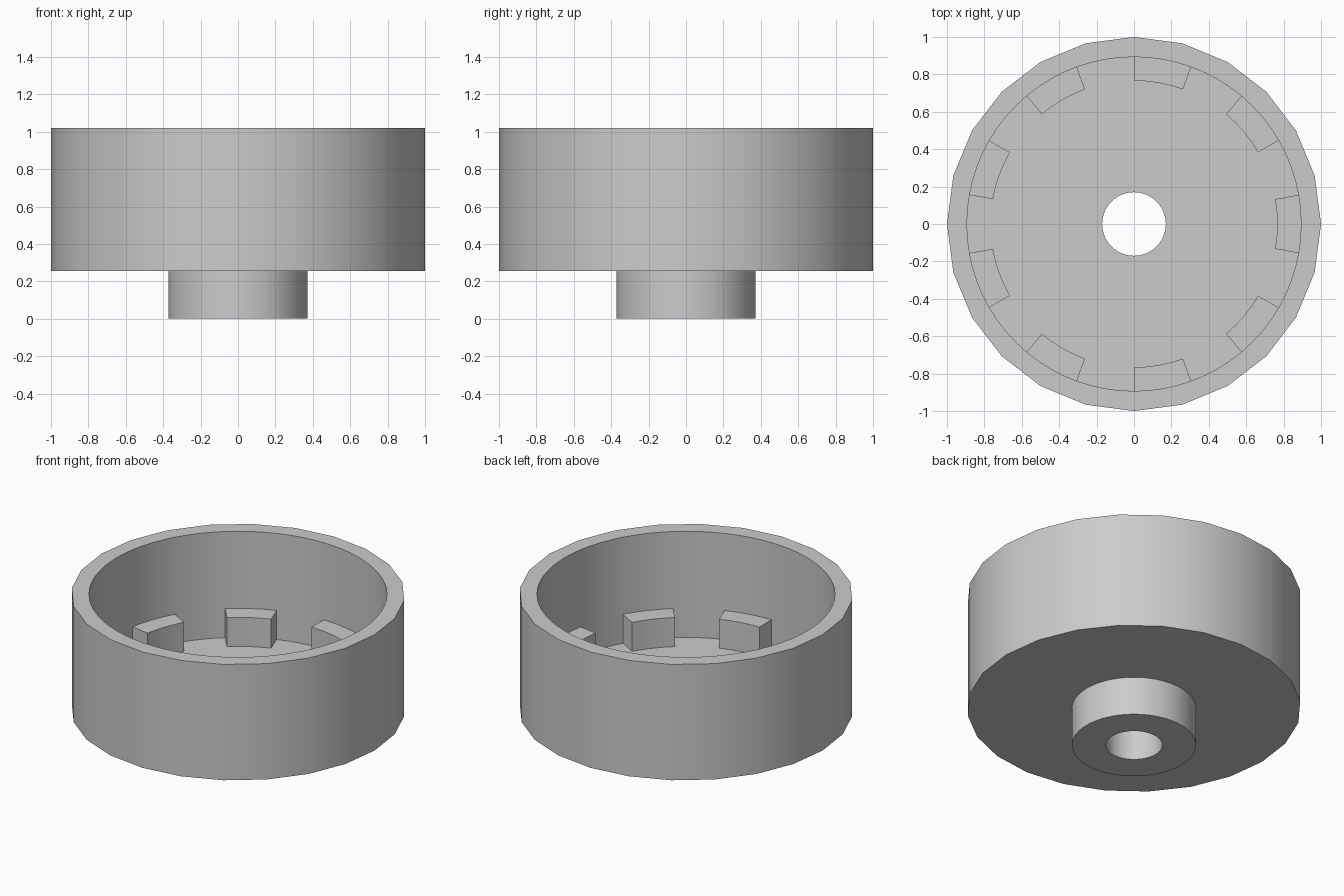
import bpy, bmesh
from math import cos, sin, radians, tau

cube = bpy.data.objects.get("Cube")
if cube:
    bpy.data.objects.remove(cube, do_unlink=True)

# Heights and radii
RIM_Z, BASE_Z, FLOOR_Z, TAB_Z = 1.021, 0.255, 0.319, 0.511
OUTER_R, INNER_R, TAB_R, HUB_R, BORE_R = 1.0, 0.893, 0.766, 0.372, 0.17
COARSE, FINE = 24, 72
TABS, TAB_ANGLE = 9, 20

grey = bpy.data.materials.new("light grey plastic")
grey.use_nodes = True
colour = (0.6, 0.6, 0.6, 1)
grey.diffuse_color = colour
grey.node_tree.nodes["Principled BSDF"].inputs["Base Color"].default_value = colour


def finish(name, bm):
    """Turn a bmesh into a smooth-shaded object with crisp edges."""
    bmesh.ops.recalc_face_normals(bm, faces=bm.faces[:])
    mesh = bpy.data.meshes.new(name)
    bm.to_mesh(mesh)
    bm.free()
    mesh.materials.append(grey)
    obj = bpy.data.objects.new(name, mesh)
    bpy.context.collection.objects.link(obj)
    bpy.ops.object.select_all(action='DESELECT')
    obj.select_set(True)
    bpy.context.view_layer.objects.active = obj
    bpy.ops.object.shade_smooth_by_angle(angle=radians(30))
    return obj


def ring(bm, radius, z, count):
    return [bm.verts.new((radius * cos(tau * i / count), radius * sin(tau * i / count), z))
            for i in range(count)]


def bridge(bm, a, b):
    """Join two rings whose counts divide evenly, one face per coarse edge."""
    n = min(len(a), len(b))

    def span(r, i):
        step = len(r) // n
        return [r[(i * step + k) % len(r)] for k in range(step + 1)]

    for i in range(n):
        bm.faces.new(span(a, i) + span(b, i)[::-1])


# Cup: closed profile from the outer wall, over the rim, down the bore, around the hub
bm = bmesh.new()
profile = [
    (OUTER_R, BASE_Z, COARSE), (OUTER_R, RIM_Z, COARSE),
    (INNER_R, RIM_Z, FINE), (INNER_R, FLOOR_Z, FINE),
    (BORE_R, FLOOR_Z, FINE), (BORE_R, 0, FINE),
    (HUB_R, 0, FINE), (HUB_R, BASE_Z, FINE),
]
rings = [ring(bm, *p) for p in profile]
for a, b in zip(rings, rings[1:] + rings[:1]):
    bridge(bm, a, b)
finish("cup_with_hub", bm)


# Tabs: curved blocks around the inside of the wall, standing on the floor
def tab(name, centre):
    bm = bmesh.new()
    steps = 4
    angles = [radians(centre + TAB_ANGLE * (k / steps - 0.5)) for k in range(steps + 1)]
    arc = [(TAB_R, a) for a in angles] + [(INNER_R + 0.005, a) for a in reversed(angles)]
    base = bm.faces.new([bm.verts.new((r * cos(a), r * sin(a), FLOOR_Z - 0.005)) for r, a in arc])
    top = bmesh.ops.extrude_face_region(bm, geom=[base], use_keep_orig=True)
    for v in top["geom"]:
        if isinstance(v, bmesh.types.BMVert):
            v.co.z = TAB_Z
    finish(name, bm)


for i in range(TABS):
    tab(f"inner_tab_{i + 1}", i * 360 / TABS)
